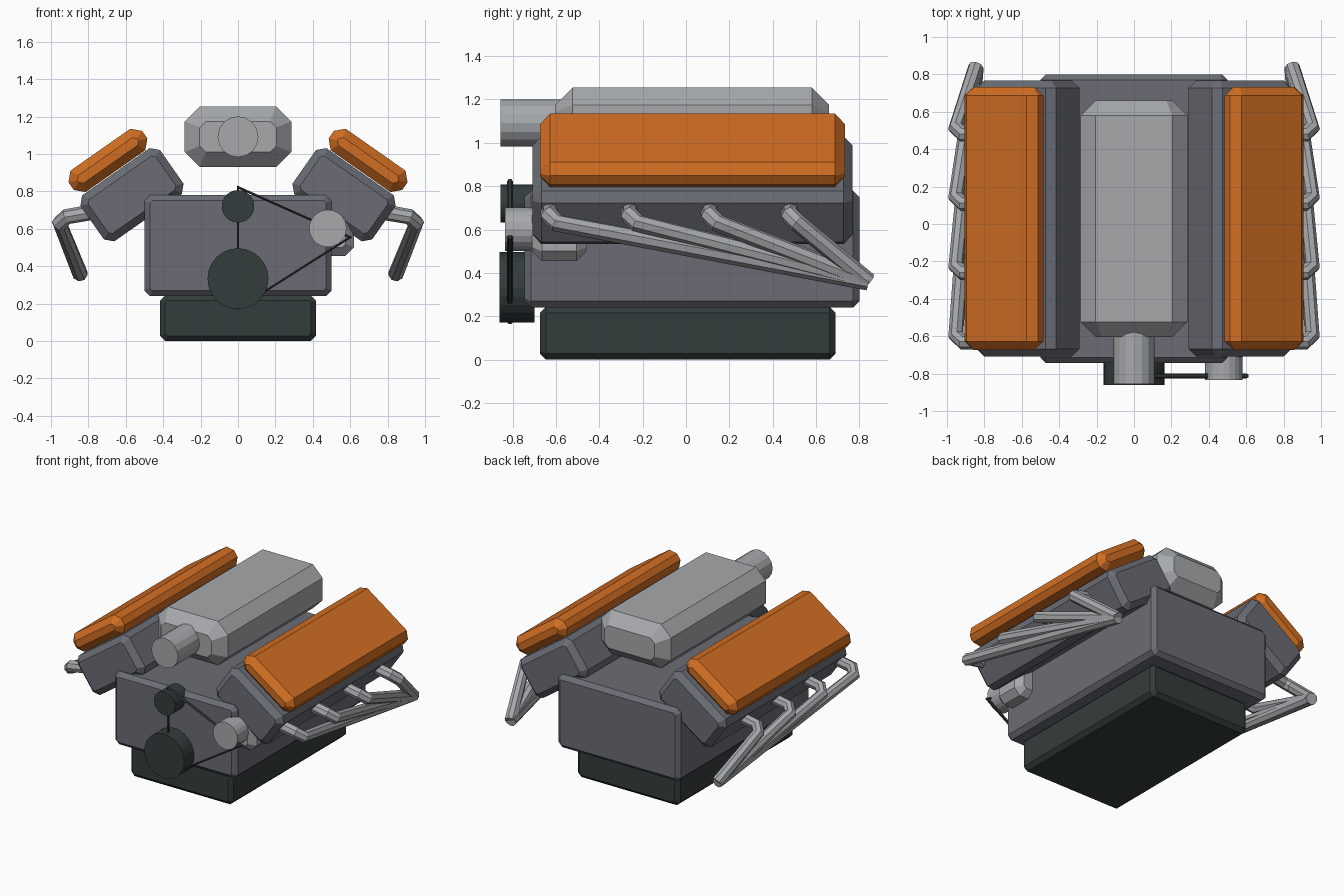
import bpy, bmesh, math
from mathutils import Matrix, Vector

if "Cube" in bpy.data.objects:
    bpy.data.objects.remove(bpy.data.objects["Cube"])


def mat(name, rgb):
    m = bpy.data.materials.new(name)
    m.diffuse_color = (*rgb, 1)
    m.use_nodes = True
    m.node_tree.nodes["Principled BSDF"].inputs["Base Color"].default_value = m.diffuse_color
    return m


ORANGE = mat("orange_paint", (0.64, 0.155, 0.016))
IRON = mat("cast_iron_grey", (0.145, 0.152, 0.178))
ALLOY = mat("light_alloy", (0.38, 0.395, 0.41))
DARK = mat("dark_green_black", (0.034, 0.046, 0.045))


def finish(name, bm, m):
    bmesh.ops.recalc_face_normals(bm, faces=bm.faces)
    me = bpy.data.meshes.new(name)
    bm.to_mesh(me)
    bm.free()
    me.materials.append(m)
    ob = bpy.data.objects.new(name, me)
    bpy.context.collection.objects.link(ob)
    return ob


def chamfer_box(name, centre, size, b, m, tilt=0):
    """Box along y: long edges chamfered first, then both end rims."""
    bm = bmesh.new()
    bmesh.ops.create_cube(bm, size=1)
    bmesh.ops.scale(bm, vec=size, verts=bm.verts)
    long_edges = [e for e in bm.edges
                  if abs(e.verts[0].co.y - e.verts[1].co.y) > size[1] * 0.5]
    bmesh.ops.bevel(bm, geom=long_edges, offset=b, segments=1,
                    affect='EDGES', clamp_overlap=True)
    rims = [e for e in bm.edges
            if abs(e.verts[0].co.y - e.verts[1].co.y) < 1e-4]
    bmesh.ops.bevel(bm, geom=rims, offset=b, segments=1,
                    affect='EDGES', clamp_overlap=True)
    bm.transform(Matrix.Translation(centre) @ Matrix.Rotation(tilt, 4, 'Y'))
    return finish(name, bm, m)


def drum(name, x, z, y0, y1, r, m, sides=24):
    """Cylinder along y."""
    bm = bmesh.new()
    bmesh.ops.create_cone(bm, cap_ends=True, segments=sides,
                          radius1=r, radius2=r, depth=y1 - y0)
    bm.transform(Matrix.Translation((x, (y0 + y1) / 2, z))
                 @ Matrix.Rotation(math.pi / 2, 4, 'X'))
    return finish(name, bm, m)


def tube(name, points, r, m, res=2, closed=False):
    cu = bpy.data.curves.new(name, 'CURVE')
    cu.dimensions = '3D'
    cu.bevel_depth = r
    cu.bevel_resolution = res
    cu.use_fill_caps = not closed
    sp = cu.splines.new('POLY')
    sp.points.add(len(points) - 1)
    for p, co in zip(sp.points, points):
        p.co = (*co, 1)
    sp.use_cyclic_u = closed
    sp.use_smooth = False
    cu.materials.append(m)
    ob = bpy.data.objects.new(name, cu)
    bpy.context.collection.objects.link(ob)
    return ob


# Block and oil pan
chamfer_box("engine_block", (0, 0.028, 0.51), (1.0, 1.545, 0.54), 0.03, IRON)
chamfer_box("oil_pan", (0, 0.008, 0.122), (0.835, 1.365, 0.244), 0.028, DARK)

# Two tilted banks: head, valve cover and exhaust pipes
TILT = math.radians(35)
for side, label in ((1, "right"), (-1, "left")):
    head = Vector((0.567 * side, 0.03, 0.782))
    normal = Vector((math.sin(TILT) * side, 0, math.cos(TILT)))
    chamfer_box(label + "_cylinder_head", head, (0.52, 1.475, 0.30), 0.04,
                IRON, TILT * side)
    chamfer_box(label + "_valve_cover", head + normal * 0.224,
                (0.48, 1.405, 0.14), 0.045, ORANGE, TILT * side)
    for i in range(4):
        y = -0.63 + 0.37 * i
        tube(f"{label}_exhaust_pipe_{i + 1}",
             [(0.74 * side, y, 0.695), (0.915 * side, y, 0.665),
              (0.953 * side, y + 0.035, 0.63), (0.845 * side, 0.84, 0.36)],
             0.042, ALLOY)

# Intake plenum with throttle tube
chamfer_box("intake_plenum", (0, 0.028, 1.092), (0.57, 1.265, 0.325), 0.08, ALLOY)
drum("throttle_tube", 0, 1.092, -0.855, -0.55, 0.109, ALLOY, 16)

# Front accessories
chamfer_box("alternator_body", (0.48, -0.585, 0.583), (0.28, 0.25, 0.256), 0.045, ALLOY)
drum("alternator_pulley", 0.48, 0.602, -0.835, -0.60, 0.1, ALLOY, 20)
drum("crank_pulley", 0, 0.333, -0.86, -0.70, 0.163, DARK)
drum("water_pump_pulley", 0, 0.72, -0.855, -0.70, 0.087, DARK)
tube("drive_belt", [(0, -0.812, 0.822), (0.60, -0.812, 0.555),
                    (0, -0.812, 0.175)], 0.014, DARK, 1, True)
